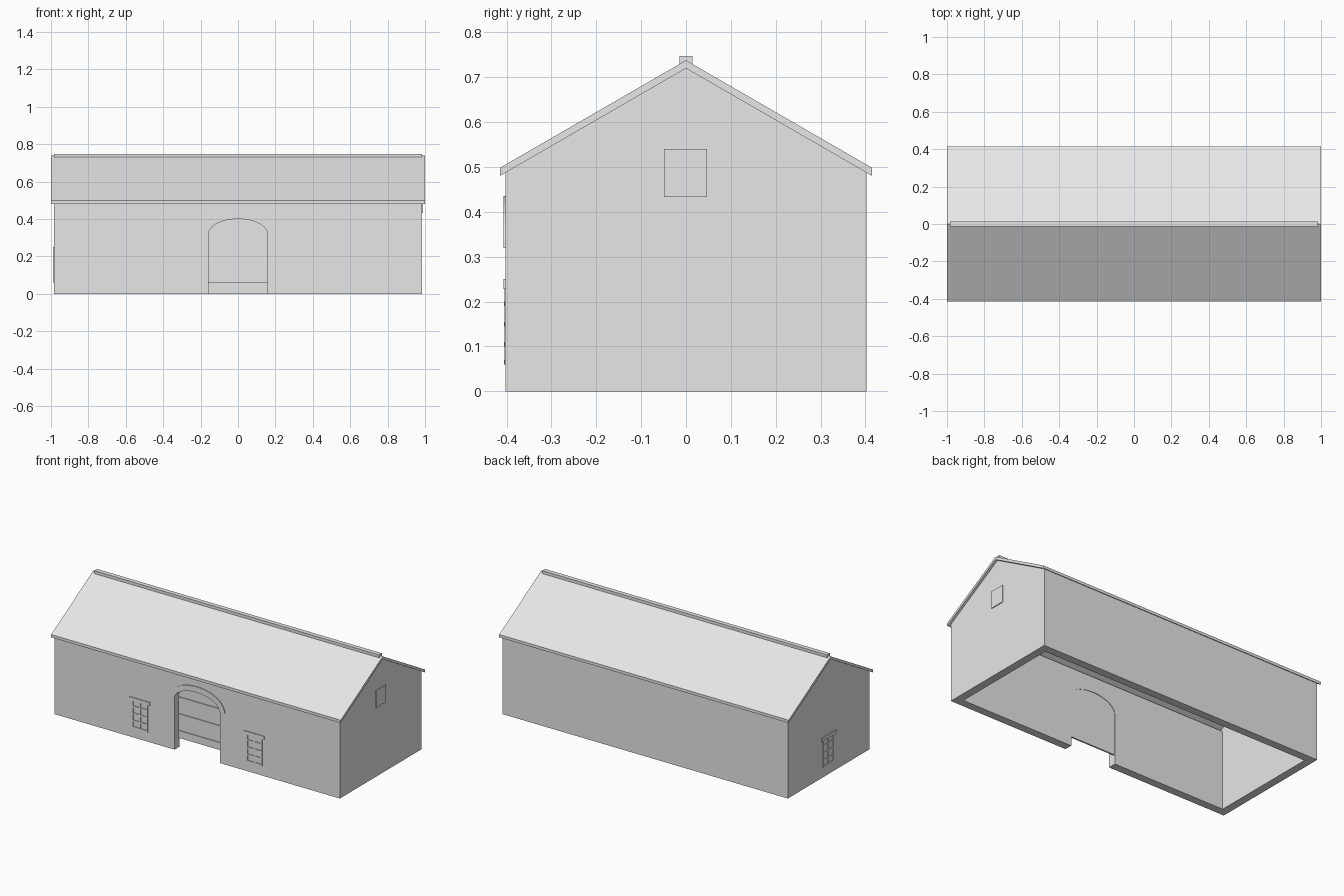
import bpy, bmesh, math
from mathutils import Vector

old = bpy.data.objects.get("Cube")
if old:
    bpy.data.objects.remove(old, do_unlink=True)

grey = bpy.data.materials.new("light_grey")
grey.use_nodes = True
grey.diffuse_color = (0.8, 0.8, 0.8, 1)
grey.node_tree.nodes["Principled BSDF"].inputs["Base Color"].default_value = (0.8, 0.8, 0.8, 1)

# Main dimensions
HX, HY, WALL = 0.985, 0.402, 0.05
EAVE, PEAK, SLOPE = 0.488, 0.72, 0.578
DOOR, SPRING, CROWN = 0.157, 0.32, 0.40


def prism(name, outline, axis, start, end):
    """Extrude a 2D outline: (x, z) along y, or (y, z) along x."""
    bm = bmesh.new()
    if axis == "y":
        verts = [bm.verts.new((u, start, v)) for u, v in outline]
        move = Vector((0, end - start, 0))
    else:
        verts = [bm.verts.new((start, u, v)) for u, v in outline]
        move = Vector((end - start, 0, 0))
    face = bm.faces.new(verts)
    ext = bmesh.ops.extrude_face_region(bm, geom=[face], use_keep_orig=True)
    bmesh.ops.translate(bm, vec=move, verts=[g for g in ext["geom"] if isinstance(g, bmesh.types.BMVert)])
    bmesh.ops.recalc_face_normals(bm, faces=bm.faces)
    mesh = bpy.data.meshes.new(name)
    bm.to_mesh(mesh)
    bm.free()
    mesh.materials.append(grey)
    obj = bpy.data.objects.new(name, mesh)
    bpy.context.collection.objects.link(obj)
    return obj


def rect(u0, u1, v0, v1):
    return [(u0, v0), (u1, v0), (u1, v1), (u0, v1)]


def arch(half, rise, steps=20):
    """Half ellipse from the left springing point to the right one."""
    return [(-half * math.cos(math.pi * i / steps),
             SPRING + rise * math.sin(math.pi * i / steps)) for i in range(steps + 1)]


# Walls, with the arched doorway in the front one
inner_x = HX - WALL
opening = arch(DOOR, CROWN - SPRING)
front = [(-inner_x, 0), (-DOOR, 0)] + opening + [(DOOR, 0), (inner_x, 0),
         (inner_x, EAVE + 0.008), (-inner_x, EAVE + 0.008)]
prism("front_wall", front, "y", -HY, -HY + WALL)
prism("back_wall", rect(-inner_x, inner_x, 0, EAVE + 0.008), "y", HY - WALL, HY)
gable = [(-HY, 0), (HY, 0), (HY, EAVE), (0, PEAK), (-HY, EAVE)]
prism("left_gable_wall", gable, "x", inner_x, HX)
prism("right_gable_wall", gable, "x", -HX, -inner_x)

# Roof and ridge cap
over, thick = 0.415, 0.018
drop = over * SLOPE
roof = [(-over, PEAK - drop), (0, PEAK), (over, PEAK - drop),
        (over, PEAK - drop + thick), (0, PEAK + thick), (-over, PEAK - drop + thick)]
prism("roof", roof, "x", -1, 1)
prism("ridge_cap", rect(-0.014, 0.014, PEAK + 0.005, 0.748), "x", -HX, HX)

# Sectional door set back in the doorway
back = -HY + WALL
prism("door", [(-DOOR, 0.06)] + opening + [(DOOR, 0.06)], "y", back - 0.008, back - 0.003)
joints = [0.06, 0.11, 0.215, SPRING]
for i, (low, high) in enumerate(zip(joints, joints[1:])):
    prism(f"door_section_{i + 1}", rect(-DOOR, DOOR, low, high - 0.004), "y", back - 0.013, back - 0.008)
prism("door_top_section", opening, "y", back - 0.013, back - 0.008)

# Thin trim around the arch
trim = arch(DOOR + 0.035, 0.435 - SPRING) + opening[::-1]
prism("arch_trim", trim, "y", -HY - 0.005, -HY)


def barred_window(name, centre, axis, wall):
    """Sill, lintel, frame posts and glazing bars standing just off the wall."""
    out = wall - 0.005
    bars = [("lintel", -0.07, 0.07, 0.228, 0.25, out)]
    bars += [(f"post_{i}", u - 0.005, u + 0.005, 0.06, 0.228, wall - 0.003)
             for i, u in enumerate((-0.05, 0, 0.05))]
    bars += [(f"bar_{i}", -0.05, 0.05, z, z + 0.01, wall - 0.004)
             for i, z in enumerate((0.06, 0.10, 0.145, 0.19))]
    for part, u0, u1, v0, v1, face in bars:
        prism(f"{name}_{part}", rect(centre + u0, centre + u1, v0, v1), axis, face, wall)


barred_window("front_left_window", 0.395, "y", -HY)
barred_window("front_right_window", -0.395, "y", -HY)
barred_window("right_end_window", 0, "x", -HX)

# Loft hatch high on the left gable
prism("loft_hatch", rect(-0.049, 0.047, 0.433, 0.54), "x", HX, HX + 0.005)
